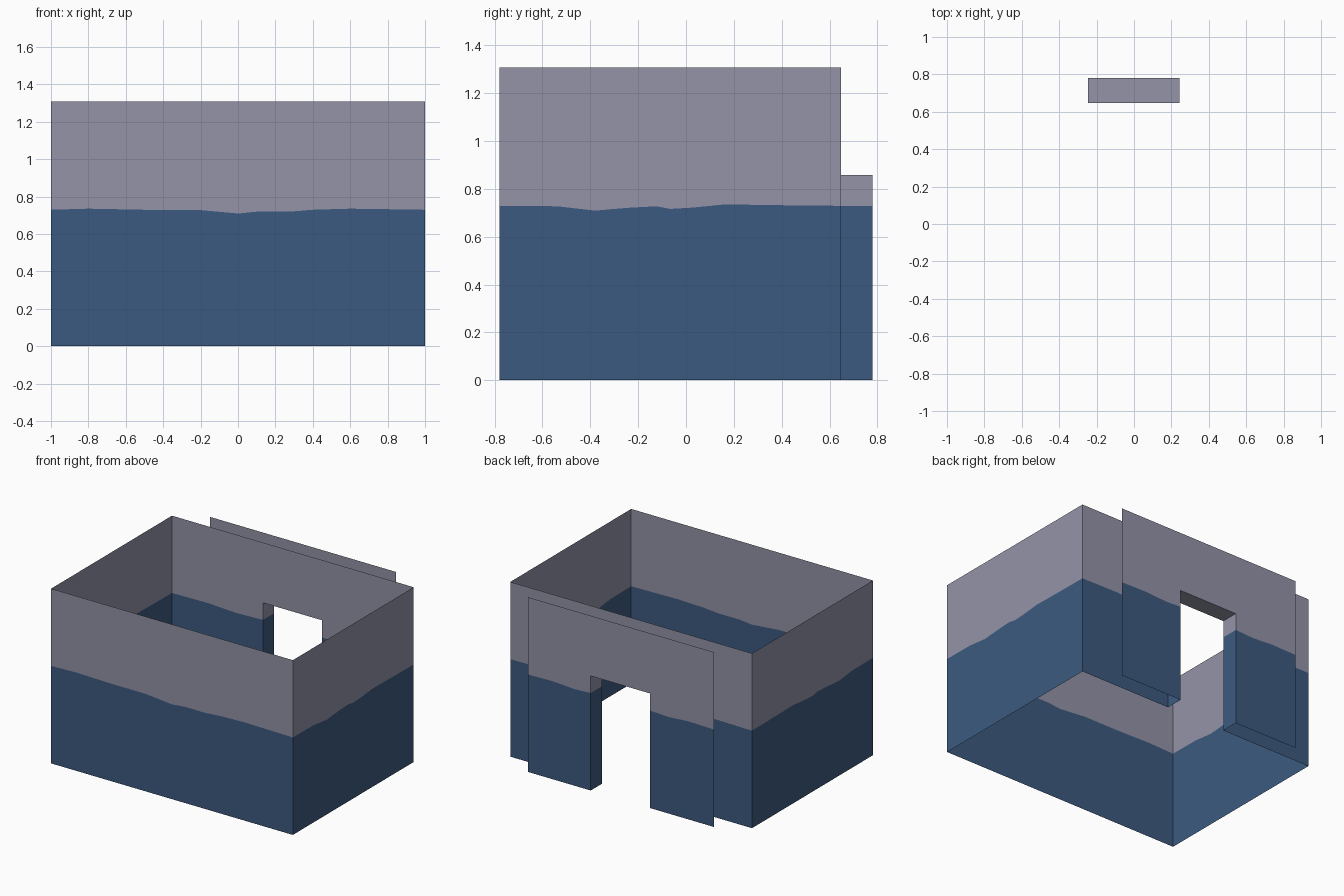
import bpy, bmesh

if "Cube" in bpy.data.objects:
    bpy.data.objects.remove(bpy.data.objects["Cube"])

X, YF, YB, YP = 1.0, -0.78, 0.648, 0.78     # room sides, front, back, entrance panel
TOP, DOOR_TOP, LINE = 1.307, 0.857, 0.729   # heights
DL, DR = -0.247, 0.242                      # doorway sides
PL, PR = -0.776, 0.76                       # entrance panel sides


def material(name, rgb):
    m = bpy.data.materials.new(name)
    m.diffuse_color = (*rgb, 1)
    m.use_nodes = True
    m.node_tree.nodes["Principled BSDF"].inputs["Base Color"].default_value = m.diffuse_color
    return m


grey = material("grey_plaster", (0.292, 0.292, 0.386))
blue = material("blue_paint", (0.045, 0.102, 0.214))


def build(name, strips):
    """Each strip is (start, end, bottom, top, wave); the wave lists (fraction, paint height)."""
    bm = bmesh.new()

    def quad(a, b, a0, b0, a1, b1, slot):
        f = bm.faces.new([bm.verts.new(v) for v in
                          ((*a, a0), (*b, b0), (*b, b1), (*a, a1))])
        f.material_index = slot

    for start, end, bottom, top, wave in strips:
        def at(t):
            return tuple(s + (e - s) * t for s, e in zip(start, end))
        if bottom > LINE:
            quad(start, end, bottom, bottom, top, top, 0)
            continue
        pts = [(0, LINE), *wave, (1, LINE)]
        for (t0, h0), (t1, h1) in zip(pts, pts[1:]):
            quad(at(t0), at(t1), bottom, bottom, h0, h1, 1)
            quad(at(t0), at(t1), h0, h1, top, top, 0)
    bmesh.ops.remove_doubles(bm, verts=bm.verts, dist=1e-4)
    me = bpy.data.meshes.new(name)
    bm.to_mesh(me)
    bm.free()
    me.materials.append(grey)
    me.materials.append(blue)
    ob = bpy.data.objects.new(name, me)
    bpy.context.collection.objects.link(ob)


# Uneven edge of the blue paint on the long and short walls
long_wave = [(.1, .735), (.25, .729), (.39, .729), (.45, .718), (.5, .709), (.55, .719),
             (.64, .719), (.7, .729), (.8, .735)]
side_wave = [(.17, .727), (.23, .717), (.28, .709), (.38, .721), (.46, .727), (.5, .716),
             (.57, .722), (.66, .735), (.85, .731)]
side_wave_back = [(1 - t, h) for t, h in reversed(side_wave)]

# Open-topped room: single-sheet walls
build("front_wall", [((-X, YF), (X, YF), 0, TOP, long_wave)])
build("right_wall", [((X, YF), (X, YB), 0, TOP, side_wave)])
build("left_wall", [((-X, YB), (-X, YF), 0, TOP, side_wave_back)])


# Walls with the doorway opening
def door_wall(name, y, left, right):
    build(name, [((right, y), (DR, y), 0, TOP, [(.4, .733), (.75, .722)]),
                 ((DR, y), (DL, y), DOOR_TOP, TOP, []),
                 ((DL, y), (left, y), 0, TOP, [(.3, .722), (.6, .733)])])


door_wall("back_wall", YB, -X, X)
door_wall("entrance_panel", YP, PL, PR)

# Doorway lining: two jambs and the lintel
build("left_jamb", [((DL, YB), (DL, YP), 0, DOOR_TOP, [])])
build("right_jamb", [((DR, YP), (DR, YB), 0, DOOR_TOP, [])])
bm = bmesh.new()
bm.faces.new([bm.verts.new((x, y, DOOR_TOP)) for x, y in
              ((DL, YB), (DL, YP), (DR, YP), (DR, YB))])
me = bpy.data.meshes.new("lintel")
bm.to_mesh(me)
bm.free()
me.materials.append(grey)
bpy.context.collection.objects.link(bpy.data.objects.new("lintel", me))
